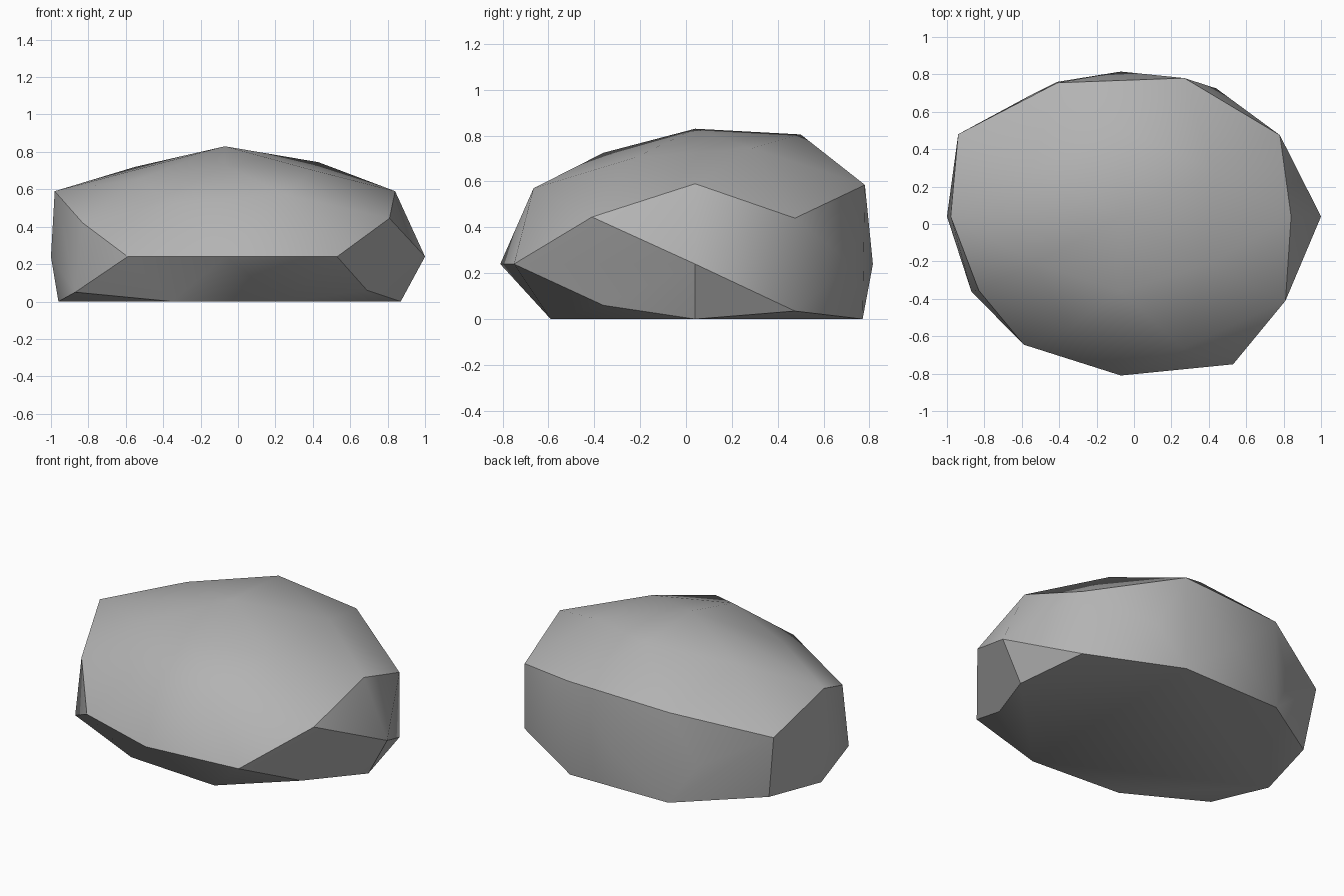
import bpy
import bmesh
import math

# Remove the default cube
default_cube = bpy.data.objects.get("Cube")
if default_cube:
    bpy.data.objects.remove(default_cube, do_unlink=True)


def make_material(name, color, roughness=0.9):
    material = bpy.data.materials.new(name)
    material.use_nodes = True
    material.diffuse_color = color
    shader = material.node_tree.nodes["Principled BSDF"]
    shader.inputs["Base Color"].default_value = color
    shader.inputs["Roughness"].default_value = roughness
    return material


def make_boulder(name, corners, material):
    """Wrap a faceted stone skin around its corner points."""
    bm = bmesh.new()
    for corner in corners:
        bm.verts.new(corner)
    hull = bmesh.ops.convex_hull(bm, input=bm.verts[:])
    loose = set(hull["geom_interior"]) | set(hull["geom_unused"])
    loose_verts = [v for v in loose if isinstance(v, bmesh.types.BMVert)]
    bmesh.ops.delete(bm, geom=loose_verts, context="VERTS")
    # Merge the flat facets, such as the underside
    bmesh.ops.dissolve_limit(bm, angle_limit=math.radians(1),
                             verts=bm.verts[:], edges=bm.edges[:])
    bmesh.ops.recalc_face_normals(bm, faces=bm.faces[:])
    mesh = bpy.data.meshes.new(name)
    bm.to_mesh(mesh)
    bm.free()
    mesh.materials.append(material)
    boulder = bpy.data.objects.new(name, mesh)
    bpy.context.collection.objects.link(boulder)
    return boulder


# Crown: the peak and the ring of corners around it
crown = [
    (-.07, .04, .83), (-.07, .5, .805), (-.55, .285, .72),
    (-.53, -.21, .655), (-.07, -.36, .725), (.39, -.22, .705),
    (.43, .29, .745),
]

# Shoulder: where the top breaks into the sides
shoulder = [
    (.84, .04, .59), (.78, .475, .44), (.27, .78, .585),
    (-.41, .755, .56), (-.94, .48, .44), (-.98, .04, .59),
    (-.83, -.355, .42), (-.35, -.56, .525), (.26, -.665, .57),
    (.81, -.41, .445),
]

# Girdle: the widest outline, all at one height
girdle_height = .24
girdle_outline = [
    (1, .04), (.44, .725), (-.07, .815), (-.56, .685), (-1, .04),
    (-.59, -.645), (-.07, -.81), (.53, -.75),
]
girdle = [(x, y, girdle_height) for x, y in girdle_outline]

# Foot: chipped corners just above the ground and the flat base
chips = [(.78, .475, .035), (-.88, .44, .04), (-.87, -.36, .05), (.69, -.36, .06)]
base_outline = [
    (.87, .04), (.26, .77), (-.41, .76), (-.96, .04), (-.35, -.55), (.25, -.59),
]
base = [(x, y, 0) for x, y in base_outline]

stone_grey = make_material("stone grey", (.45, .45, .45, 1))
boulder = make_boulder("boulder", crown + shoulder + girdle + chips + base, stone_grey)

# Soft shading over shallow facets, crisp strong edges
bpy.ops.object.select_all(action="DESELECT")
boulder.select_set(True)
bpy.context.view_layer.objects.active = boulder
bpy.ops.object.shade_smooth_by_angle(angle=math.radians(30))
